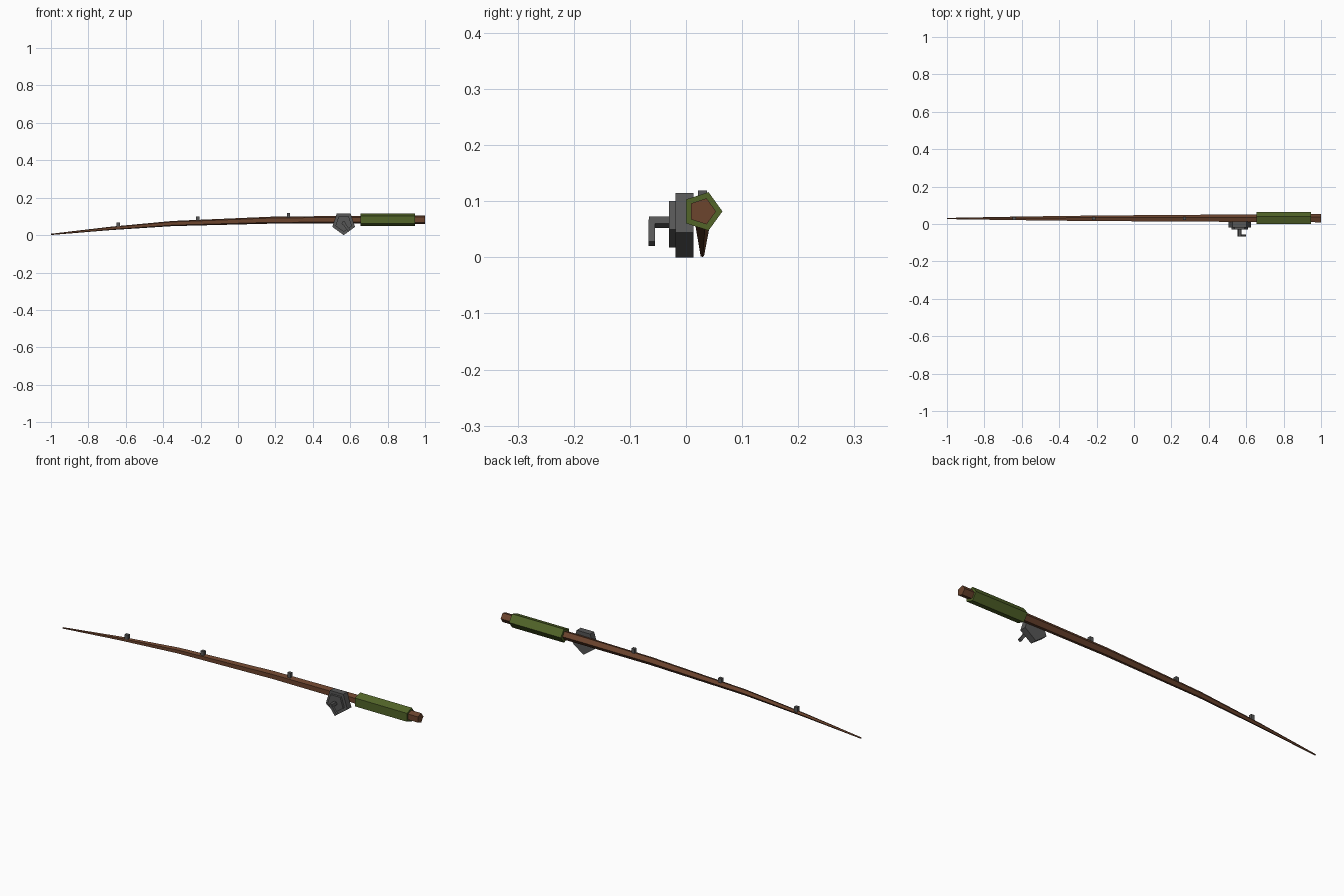
import bpy, bmesh
from math import cos, sin, pi, radians, atan2, hypot
from mathutils import Matrix, Vector

if "Cube" in bpy.data.objects:
    bpy.data.objects.remove(bpy.data.objects["Cube"])

ROD_Y = 0.029
REEL_X, REEL_Z = 0.565, 0.0636


def material(name, rgb):
    m = bpy.data.materials.new(name)
    m.diffuse_color = (*rgb, 1)
    m.use_nodes = True
    m.node_tree.nodes["Principled BSDF"].inputs["Base Color"].default_value = m.diffuse_color
    return m


WOOD = material("brown_wood", (0.15, 0.058, 0.027))
GREEN = material("green_wrap", (0.085, 0.13, 0.022))
METAL = material("dark_metal", (0.095, 0.095, 0.095))


def finish(name, bm, mat):
    bmesh.ops.recalc_face_normals(bm, faces=bm.faces)
    me = bpy.data.meshes.new(name)
    bm.to_mesh(me)
    bm.free()
    me.materials.append(mat)
    ob = bpy.data.objects.new(name, me)
    bpy.context.collection.objects.link(ob)
    return ob


def loft(name, rings, mat):
    """Bridge a list of closed vertex rings and cap both ends."""
    bm = bmesh.new()
    loops = [[bm.verts.new(p) for p in r] for r in rings]
    n = len(loops[0])
    for a, b in zip(loops, loops[1:]):
        for i in range(n):
            j = (i + 1) % n
            bm.faces.new((a[i], a[j], b[j], b[i]))
    bm.faces.new(loops[0])
    bm.faces.new(loops[-1])
    return finish(name, bm, mat)


def ring_x(x, z, r):
    """Pentagon across the rod, corner towards +y."""
    return [(x, ROD_Y + r * cos(2 * pi * i / 5), z + r * sin(2 * pi * i / 5)) for i in range(5)]


def ring_y(y, r):
    """Pentagon across the reel axis, corner pointing down."""
    a = [-pi / 2 + 2 * pi * i / 5 for i in range(5)]
    return [(REEL_X + r * cos(t), y, REEL_Z + r * sin(t)) for t in a]


def box(name, centre, size, mat, tilt=0):
    bm = bmesh.new()
    bmesh.ops.create_cube(bm, size=1)
    bmesh.ops.transform(bm, verts=bm.verts, matrix=Matrix.Translation(Vector(centre))
                        @ Matrix.Rotation(tilt, 4, 'Y') @ Matrix.Diagonal((*size, 1)))
    return finish(name, bm, mat)


# Bent, tapering rod: x, z, radius
path = [(-1, 0.004, 0.0035), (-0.68, 0.036, 0.0095), (-0.35, 0.062, 0.0145),
        (0.18, 0.080, 0.0195), (0.55, 0.082, 0.0215), (1, 0.082, 0.0245)]
loft("rod", [ring_x(*p) for p in path], WOOD)

# Handle wrap
loft("grip", [ring_x(0.655, 0.082, 0.036), ring_x(0.945, 0.082, 0.036)], GREEN)

# Line guides on top of the rod
for k, (x, top) in enumerate([(-0.64, 0.068), (-0.215, 0.099), (0.27, 0.119)]):
    box(f"line_guide_{k + 1}", (x, ROD_Y, top - 0.015), (0.018, 0.016, 0.03), METAL)

# Reel body, cover and axle
loft("reel_body", [ring_y(0.013, 0.0636), ring_y(-0.019, 0.0636)], METAL)
loft("reel_cover", [ring_y(-0.018, 0.046), ring_y(-0.03, 0.046)], METAL)
loft("crank_axle", [ring_y(-0.029, 0.0115), ring_y(-0.066, 0.0115)], METAL)

# Slanted crank arm
end_x, end_z = 0.594, 0.024
dx, dz = end_x - REEL_X, end_z - REEL_Z
box("crank_arm", ((REEL_X + end_x) / 2, -0.061, (REEL_Z + end_z) / 2),
    (hypot(dx, dz), 0.012, 0.014), METAL, tilt=-atan2(dz, dx))
